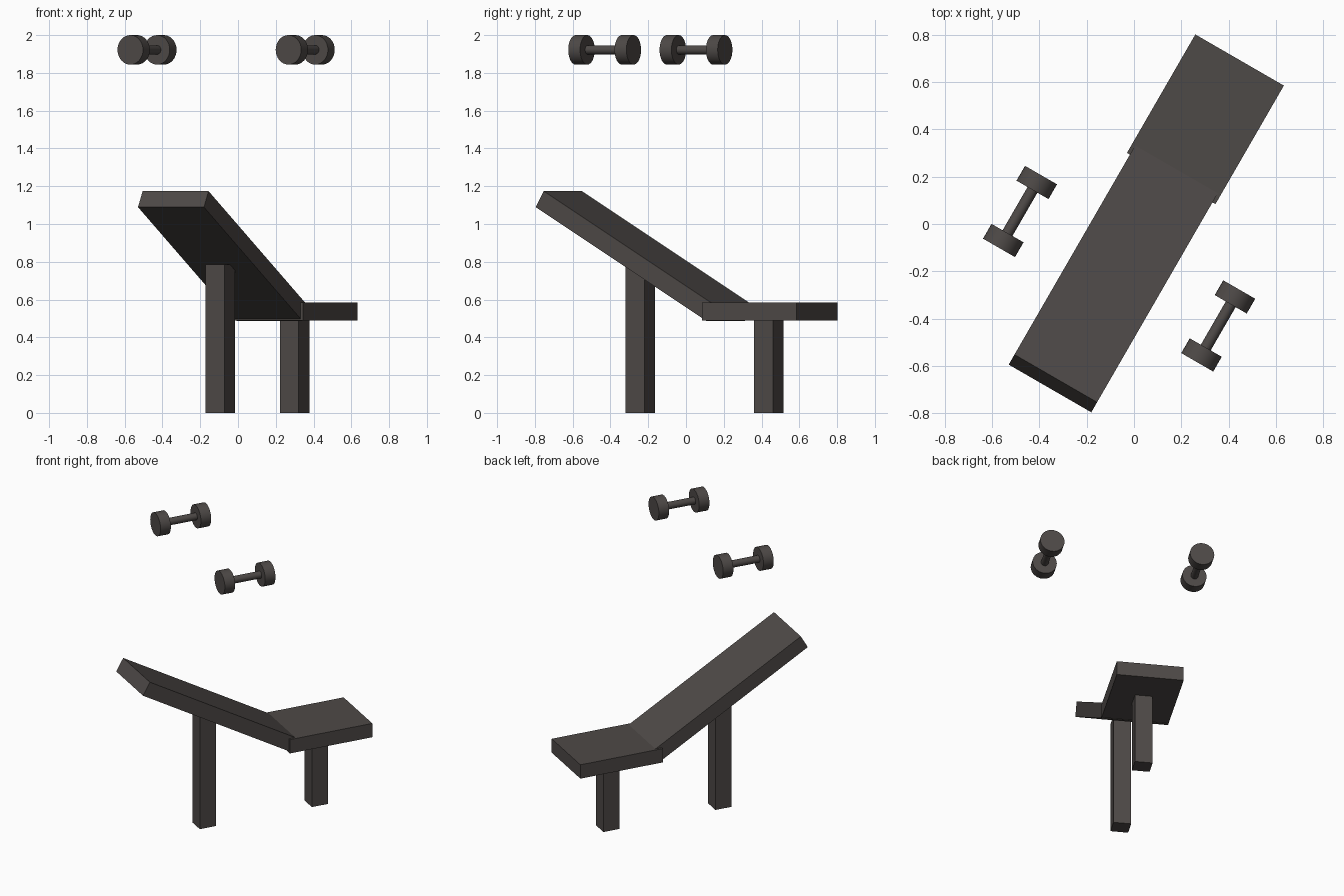
import bpy
from math import radians
from mathutils import Matrix

if "Cube" in bpy.data.objects:
    bpy.data.objects.remove(bpy.data.objects["Cube"])

# One dark warm grey for everything
GREY = (0.076, 0.067, 0.063, 1)
mat = bpy.data.materials.new("dark warm grey")
mat.use_nodes = True
mat.diffuse_color = GREY
mat.node_tree.nodes["Principled BSDF"].inputs["Base Color"].default_value = GREY

# The bench frame is turned about z; local y runs along the bench
TURN = Matrix.Rotation(radians(-30), 4, 'Z')
MID = 0.04


def place(name, shape, location, tilt=0):
    ob = bpy.context.object
    ob.name = ob.data.name = name
    ob.data.transform(shape)
    ob.data.materials.append(mat)
    ob.matrix_world = (TURN @ Matrix.Translation(location)
                       @ Matrix.Rotation(radians(tilt), 4, 'X'))
    return ob


def box(name, size, location, tilt=0):
    bpy.ops.mesh.primitive_cube_add(size=1)
    return place(name, Matrix.Diagonal((*size, 1)), location, tilt)


def rod(name, radius, length, location):
    bpy.ops.mesh.primitive_cylinder_add(vertices=32, radius=radius, depth=length)
    place(name, Matrix.Rotation(radians(90), 4, 'X'), location)
    bpy.ops.object.shade_smooth_by_angle(angle=radians(30))


# Bench pads
box("seat", (0.432, 0.578, 0.097), (MID, 0.534, 0.537))
box("backrest", (0.403, 1.207, 0.098), (MID, -0.232, 0.83), -30)

# Legs
for name, along, height in (("backrest_leg", -0.256, 0.785), ("seat_leg", 0.53, 0.49)):
    box(name, (0.114, 0.114, height), (MID, along, height / 2))

# Pair of dumbbells
for side, sign in (("right", -1), ("left", 1)):
    x, y, z = MID + sign * 0.4835, -0.195, 1.922
    rod(side + "_dumbbell_bar", 0.024, 0.25, (x, y, z))
    for end, way in (("front", -1), ("back", 1)):
        rod(f"{side}_dumbbell_{end}_weight", 0.078, 0.072, (x, y + way * 0.1415, z))
